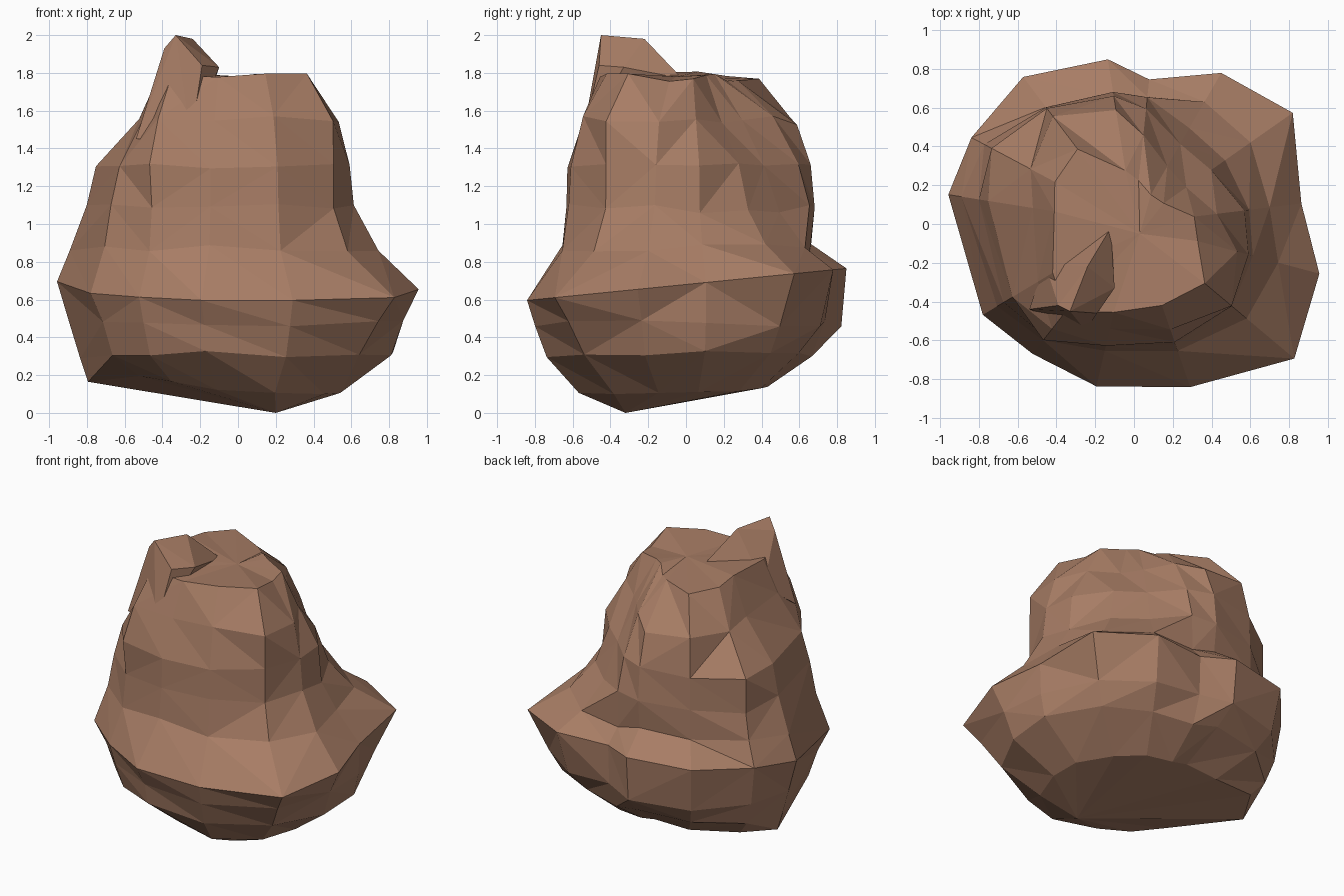
import bpy, bmesh, random
from math import radians, cos, sin
from mathutils import Vector

random.seed(11)

# Directions of the rock's corners (degrees, seen from above)
ANGLES = [7, 35, 60, 84, 99, 127, 152, 171, 211, 232, 257, 289, 320, 345]

# Height of each layer -> corner radii
LAYERS = {
    0.14: [.54, .48, .46, .44, .44, .54, .76, .80, .60, .57, .52, .60, .60, .57],
    0.31: [.83, .78, .69, .67, .69, .78, .85, .85, .77, .75, .76, .79, .83, .83],
    0.47: [.87, .86, .83, .73, .84, .90, .90, .90, .84, .82, .80, .85, .96, .91],
    0.68: [.87, 1.0, .90, .75, .86, .95, .95, .97, .91, .85, .86, .89, 1.08, .99],
    0.87: [.70, .74, .72, .66, .68, .76, .88, .90, .83, .77, .67, .69, .75, .78],
    1.08: [.60, .58, .57, .66, .68, .75, .84, .82, .78, .75, .65, .66, .67, .63],
    1.30: [.57, .48, .48, .59, .67, .74, .83, .76, .74, .75, .64, .64, .66, .62],
    1.55: [.44, .33, .34, .46, .60, .70, .61, .52, .58, .69, .56, .57, .65, .55],
    1.78: [.32, .18, .17, .23, .28, .49, .46, .42, .48, .58, .46, .44, .48, .35],
}
# Tilt of single layers: height -> slope in x, slope in y
TILT = {0.14: (-.06, 0), 0.68: (0, .1), 1.78: (-.03, -.04)}


def finish(bm, name, mat):
    bmesh.ops.recalc_face_normals(bm, faces=bm.faces)
    mesh = bpy.data.meshes.new(name)
    bm.to_mesh(mesh)
    bm.free()
    mesh.materials.append(mat)
    bpy.context.collection.objects.link(bpy.data.objects.new(name, mesh))


stone = bpy.data.materials.new("brown_stone")
stone.diffuse_color = (0.39, 0.205, 0.13, 1)

# Boulder: jagged layers, irregularly triangulated
bm = bmesh.new()
rings = []
for z, radii in LAYERS.items():
    widest = max(radii) > 1
    sx, sy = TILT.get(z, (0, 0))
    ring = []
    for a, r in zip(ANGLES, radii):
        rough = 0 if widest else 1
        r += rough * random.uniform(-.01, .01)
        x, y = r * cos(radians(a)), r * sin(radians(a))
        h = z + sx * x + sy * y + rough * random.uniform(-.025, .025)
        ring.append(bm.verts.new((x, y, h)))
    rings.append(ring)

n = len(ANGLES)
for low, high in zip(rings, rings[1:]):
    for i in range(n):
        j = (i + 1) % n
        a, b, c, d = low[i], low[j], high[j], high[i]
        if random.random() < .5:
            bm.faces.new((a, b, c)), bm.faces.new((a, c, d))
        else:
            bm.faces.new((a, b, d)), bm.faces.new((b, c, d))

# Underside point and top plateau
for ring, tip in ((rings[0], (.2, -.32, 0)), (rings[-1], (.03, -.05, 1.78))):
    v = bm.verts.new(tip)
    for i in range(n):
        bm.faces.new((ring[i], ring[(i + 1) % n], v))
finish(bm, "boulder", stone)

# Pointed crag on the front left of the top
CRAG = [(-.33, -.45, 2), (-.24, -.22, 1.98), (-.39, -.42, 1.93), (-.19, -.46, 1.84),
        (-.1, -.33, 1.83), (-.46, -.2, 1.64), (-.54, -.44, 1.45), (-.25, -.55, 1.45),
        (-.12, -.02, 1.77)]
bm = bmesh.new()
for p in CRAG:
    bm.verts.new(Vector(p))
bmesh.ops.convex_hull(bm, input=bm.verts)
finish(bm, "summit_crag", stone)
